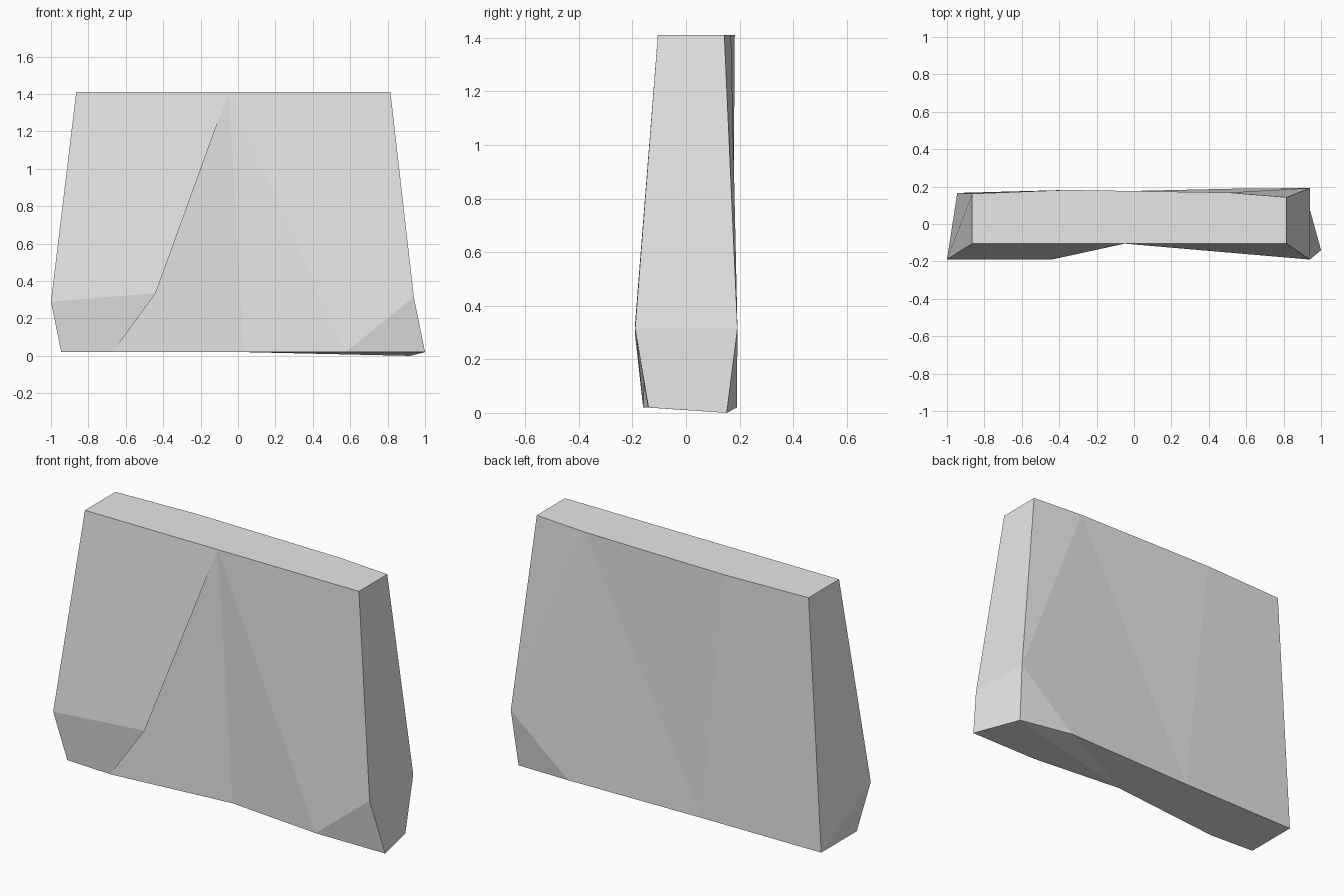
import bpy
import bmesh

default_cube = bpy.data.objects.get("Cube")
if default_cube:
    bpy.data.objects.remove(default_cube, do_unlink=True)


def make_material(name, colour):
    material = bpy.data.materials.new(name)
    material.use_nodes = True
    material.diffuse_color = colour
    material.node_tree.nodes["Principled BSDF"].inputs["Base Color"].default_value = colour
    return material


TOP, BASE = 1.41, 0.02

# Corners and chipped points of the slab
corners = {
    # flat top
    "top_front_left": (0.815, -0.105, TOP),
    "top_front_mid": (-0.05, -0.105, TOP),
    "top_front_right": (-0.865, -0.105, TOP),
    "top_back_right": (-0.865, 0.162, TOP),
    "top_back_mid": (-0.36, 0.182, TOP),
    "top_back_chip": (0.505, 0.168, TOP),
    "top_back_left": (0.815, 0.143, TOP),
    # widest points, low on the slab
    "wide_front_left": (0.94, -0.19, 0.315),
    "wide_front_mid": (-0.44, -0.19, 0.335),
    "wide_front_right": (-1.0, -0.19, 0.29),
    "wide_back_left": (0.94, 0.192, 0.315),
    # underside
    "base_front_left": (1.0, -0.14, BASE),
    "base_front_chip": (0.575, -0.142, BASE),
    "base_front_mid": (0.03, -0.09, BASE),
    "base_front_ridge": (-0.67, -0.16, BASE),
    "base_front_right": (-0.945, -0.145, BASE),
    "base_back_right": (-0.945, 0.166, BASE),
    "base_back_mid": (-0.22, 0.172, BASE),
    "base_back_chip": (0.59, 0.19, BASE),
    "base_back_left": (0.92, 0.152, 0.0),
}

# Facets, each a loop of corner names
facets = [
    # top
    "top_front_left top_back_left top_back_chip top_back_mid top_back_right "
    "top_front_right top_front_mid",
    # front
    "top_front_right wide_front_right wide_front_mid top_front_mid",
    "wide_front_right base_front_right base_front_ridge wide_front_mid",
    "top_front_mid wide_front_mid base_front_ridge",
    "top_front_mid base_front_ridge base_front_mid",
    "top_front_mid base_front_mid base_front_chip",
    "top_front_mid base_front_chip wide_front_left top_front_left",
    "wide_front_left base_front_chip base_front_left",
    # left end
    "top_front_left wide_front_left wide_back_left top_back_left",
    "wide_front_left base_front_left base_back_left wide_back_left",
    # back
    "top_back_left wide_back_left top_back_chip",
    "top_back_chip wide_back_left base_back_chip",
    "top_back_chip base_back_chip base_back_mid",
    "wide_back_left base_back_left base_back_chip",
    "top_back_chip base_back_mid top_back_mid",
    "top_back_mid base_back_mid base_back_right top_back_right",
    # right end
    "top_back_right base_back_right wide_front_right top_front_right",
    "wide_front_right base_back_right base_front_right",
    # underside
    "base_front_right base_back_right base_back_mid base_front_mid base_front_ridge",
    "base_front_mid base_back_mid base_back_chip",
    "base_front_mid base_back_chip base_back_left",
    "base_front_mid base_back_left base_front_chip",
    "base_front_chip base_back_left base_front_left",
]

bm = bmesh.new()
verts = {name: bm.verts.new(point) for name, point in corners.items()}
for facet in facets:
    bm.faces.new([verts[name] for name in facet.split()])
bmesh.ops.recalc_face_normals(bm, faces=bm.faces[:])

mesh = bpy.data.meshes.new("stone_slab")
bm.to_mesh(mesh)
bm.free()
mesh.materials.append(make_material("stone_grey", (0.8, 0.8, 0.8, 1.0)))

slab = bpy.data.objects.new("stone_slab", mesh)
bpy.context.collection.objects.link(slab)
